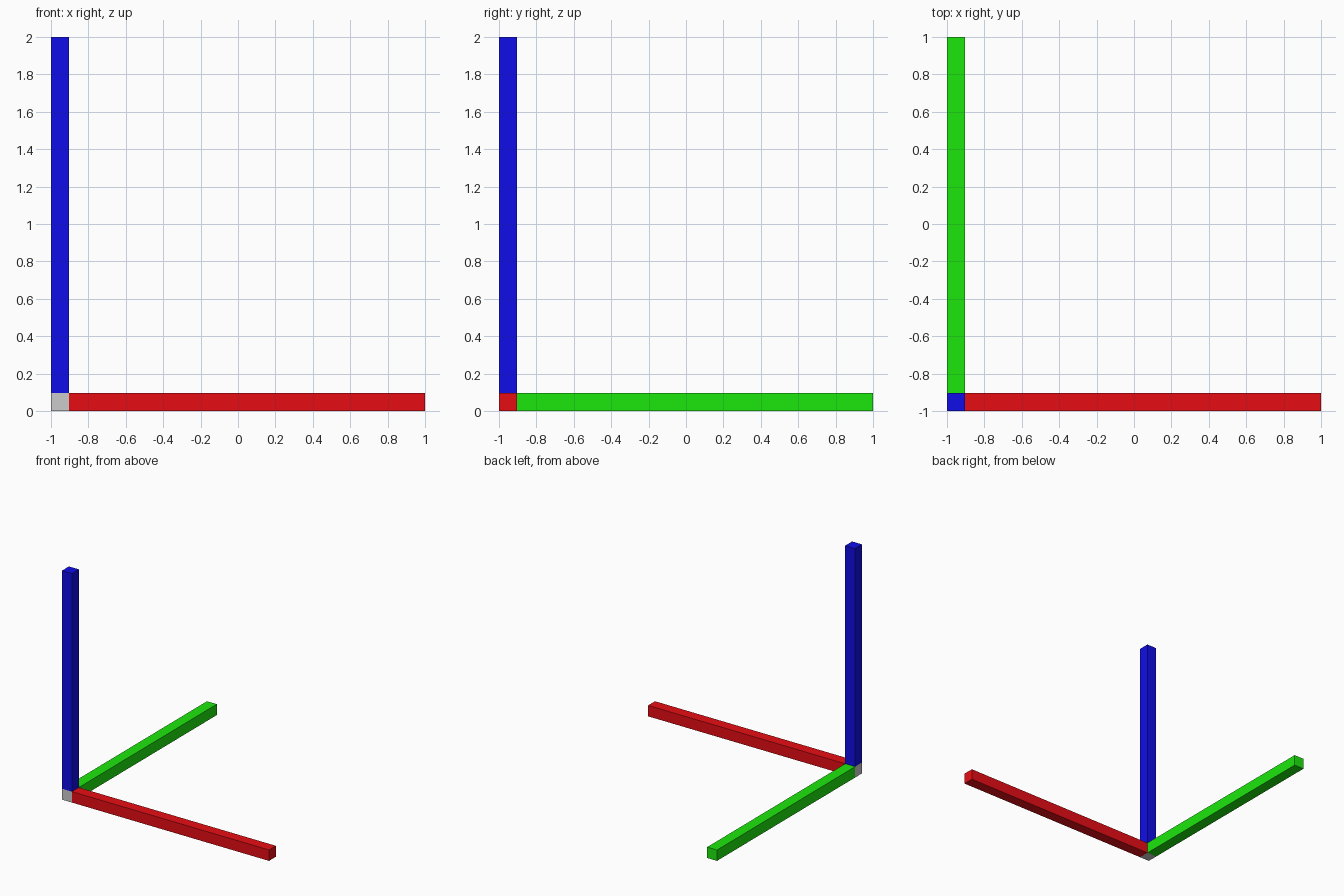
import bpy

if "Cube" in bpy.data.objects:
    bpy.data.objects.remove(bpy.data.objects["Cube"])

T = 2 / 21          # bar thickness
L = 2 - T           # bar length beyond the corner cube


def box(name, lo, size, color=None):
    centre = [a + s / 2 for a, s in zip(lo, size)]
    bpy.ops.mesh.primitive_cube_add(size=1, location=centre)
    ob = bpy.context.object
    ob.name = name
    ob.scale = size
    bpy.ops.object.transform_apply(location=False, rotation=False, scale=True)
    if color:
        mat = bpy.data.materials.new(name + "_colour")
        mat.diffuse_color = (*color, 1)
        mat.use_nodes = True
        mat.node_tree.nodes["Principled BSDF"].inputs["Base Color"].default_value = mat.diffuse_color
        ob.data.materials.append(mat)
    return ob


# Grey cube where the three bars meet
corner = (-1, -1, 0)
box("corner_cube", corner, (T, T, T))

# One coloured bar along each axis, starting at the cube's face
bars = [("x_bar", (0.8, 0.004, 0.007)),
        ("y_bar", (0.012, 0.8, 0.004)),
        ("z_bar", (0.005, 0.004, 0.8))]
for axis, (name, color) in enumerate(bars):
    lo, size = list(corner), [T, T, T]
    lo[axis] += T
    size[axis] = L
    box(name, lo, size, color)
